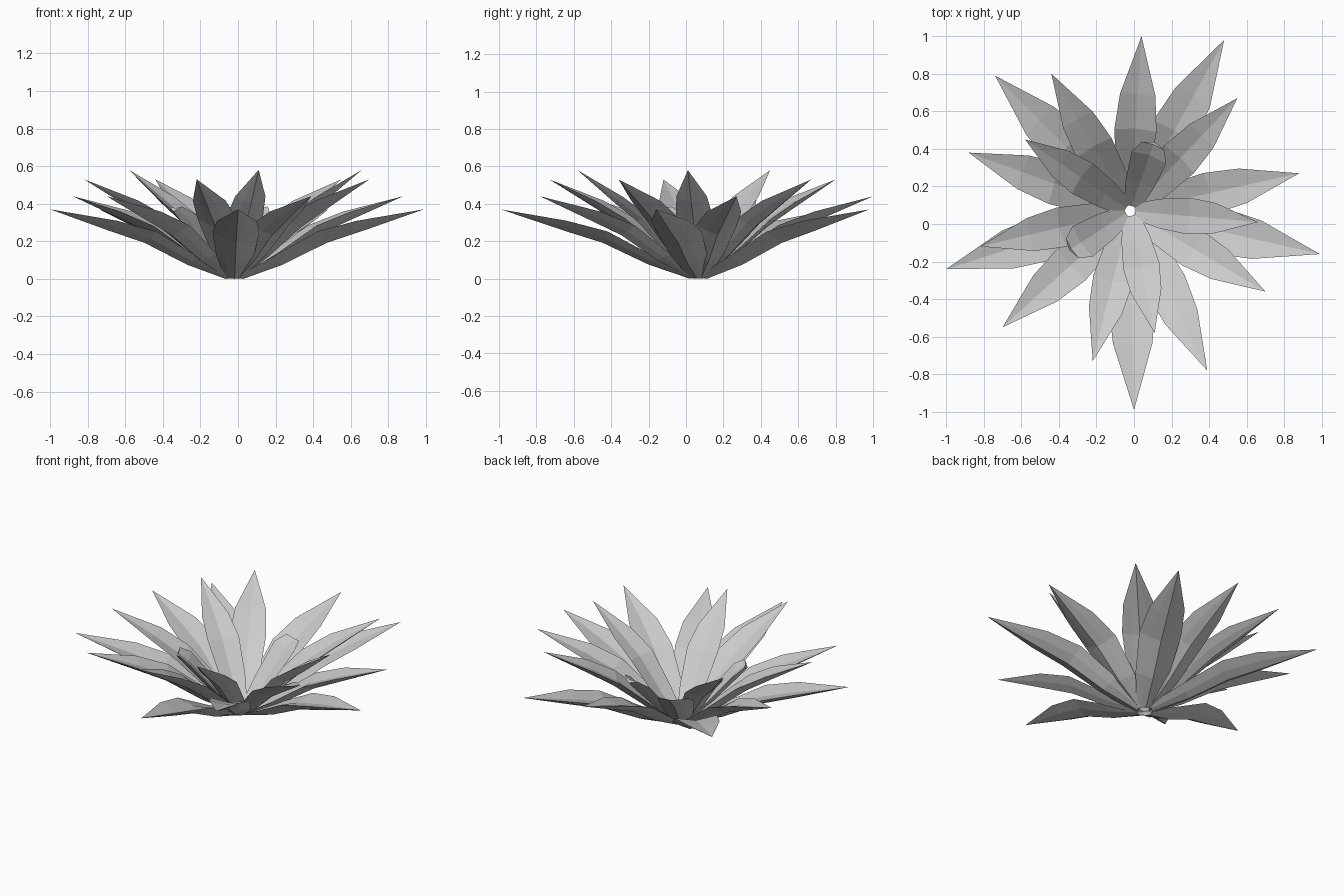
import bpy
from math import atan2, hypot
from mathutils import Vector

if "Cube" in bpy.data.objects:
    bpy.data.objects.remove(bpy.data.objects["Cube"])

CENTRE = Vector((-0.02, 0.07, 0))
FRAC = (0.04, 0.24, 0.47, 0.67)        # stations along the leaf
WIDTH = (0.055, 0.10, 0.125, 0.105)    # half width at each station
# cross-section: edges, lower rib, upper groove (side, up) in half widths
SECTION = ((-1, 0.16), (-0.5, -0.14), (0, -0.36), (0.5, -0.14),
           (1, 0.16), (0, -0.02))


def leaf(name, tip_xy, tip_z, rises, scale, cut=False):
    d = Vector((tip_xy[0], tip_xy[1], 0)) - CENTRE
    reach = d.length
    out = d.normalized()
    side = Vector((-out.y, out.x, 0))
    up = Vector((0, 0, 1))
    path = [(f * reach, z * tip_z) for f, z in zip(FRAC, rises)]
    if cut:
        path[-1] = (0.56 * reach, 0.65 * tip_z)
    path.append((reach, tip_z))
    verts, faces = [], []
    n = len(SECTION)
    for i in range(4):
        r, z = path[i]
        a, b = path[max(i - 1, 0)], path[i + 1]
        t = Vector((b[0] - a[0], b[1] - a[1])).normalized()
        normal = up * t.x - out * t.y
        w = WIDTH[i] * scale * (0.75 if cut and i == 3 else 1)
        for s, h in SECTION:
            p = CENTRE + out * r + up * z + side * (s * w) + normal * (h * w)
            p.z = max(p.z, 0)
            verts.append(p)
    for i in range(3):
        for j in range(n):
            k = (j + 1) % n
            faces.append((i * n + j, i * n + k, i * n + n + k, i * n + n + j))
    faces.append(tuple(reversed(range(n))))
    if cut:
        faces.append(tuple(range(3 * n, 4 * n)))
    else:
        verts.append(CENTRE + out * reach + up * tip_z)
        faces += [(3 * n + j, 3 * n + (j + 1) % n, 4 * n) for j in range(n)]
    mesh = bpy.data.meshes.new(name)
    mesh.from_pydata(verts, [], faces)
    obj = bpy.data.objects.new(name, mesh)
    bpy.context.collection.objects.link(obj)


# four tiers of five leaves, from the low outer one to the steep inner one
TIERS = (
    ("outer_leaf", 0.37, (0.03, 0.29, 0.63, 0.79), 1.0,
     ((-1, -.24), (0, -.99), (.99, -.16), (-.74, .79), (.48, .98))),
    ("lower_leaf", 0.44, (0.03, 0.28, 0.61, 0.78), 0.9,
     ((-.88, .38), (.88, .27), (.39, -.78), (-.70, -.55), (.04, 1))),
    ("upper_leaf", 0.53, (0.03, 0.28, 0.58, 0.76), 0.86,
     ((-.82, -.12), (-.44, .80), (-.22, -.73), (.70, -.36), (.55, .67))),
    ("inner_leaf", 0.58, (0.03, 0.27, 0.57, 0.74), 0.78,
     ((.11, -.58), (.66, .01), (-.58, .45))),
)
for name, z, rises, scale, tips in TIERS:
    for i, tip in enumerate(tips):
        leaf(f"{name}_{i + 1}", tip, z, rises, scale)

# two inner leaves with blunt, cut ends
for i, tip in enumerate(((.20, .70), (-.58, -.29))):
    leaf(f"cut_leaf_{i + 1}", tip, 0.58, (0.03, 0.27, 0.57, 0.74), 0.78, True)
